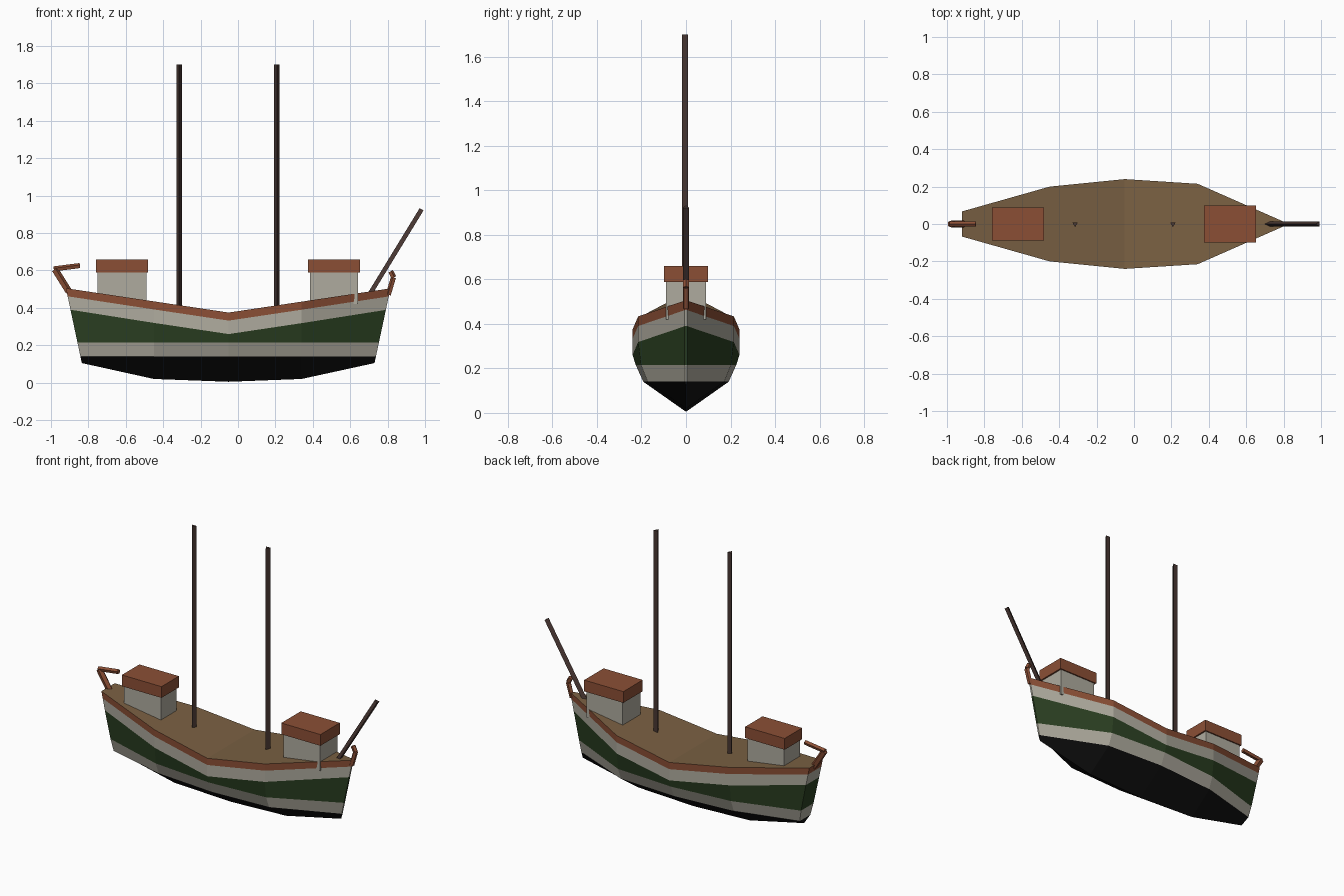
import bpy, bmesh
from mathutils import Vector, Matrix

cube = bpy.data.objects.get("Cube")
if cube:
    bpy.data.objects.remove(cube, do_unlink=True)


def material(name, rgb):
    mat = bpy.data.materials.new(name)
    mat.use_nodes = True
    mat.diffuse_color = (*rgb, 1)
    mat.node_tree.nodes["Principled BSDF"].inputs["Base Color"].default_value = (*rgb, 1)
    return mat


BLACK = material("black bottom paint", (0.006, 0.006, 0.006))
WHITE = material("off white paint", (0.43, 0.41, 0.345))
GREEN = material("dark green paint", (0.024, 0.051, 0.016))
RUST = material("red brown wood", (0.26, 0.078, 0.036))
DECK = material("deck planking", (0.195, 0.118, 0.056))
SPAR = material("dark spar wood", (0.065, 0.038, 0.032))


def finish(name, bm, mats):
    bmesh.ops.recalc_face_normals(bm, faces=bm.faces)
    mesh = bpy.data.meshes.new(name)
    bm.to_mesh(mesh)
    bm.free()
    for mat in mats:
        mesh.materials.append(mat)
    obj = bpy.data.objects.new(name, mesh)
    bpy.context.scene.collection.objects.link(obj)
    return obj


def box(name, low, high, mat):
    low, high = Vector(low), Vector(high)
    bm = bmesh.new()
    bmesh.ops.create_cube(bm, size=1, matrix=Matrix.Translation((low + high) / 2)
                          @ Matrix.Diagonal((*(high - low), 1)))
    return finish(name, bm, [mat])


def rod(name, points, radius, sides, mat):
    """Straight prisms joined end to end along a path of (x, z) points."""
    bm = bmesh.new()
    path = [Vector((x, 0, z)) for x, z in points]
    for a, b in zip(path, path[1:]):
        turn = (b - a).to_track_quat('Z', 'Y').to_matrix().to_4x4()
        bmesh.ops.create_cone(bm, cap_ends=True, segments=sides, radius1=radius,
                              radius2=radius, depth=(b - a).length,
                              matrix=Matrix.Translation((a + b) / 2) @ turn)
    return finish(name, bm, [mat])


# Hull stations: x at keel, x at deck, keel height, half beam
stations = [(-0.835, -0.92, 0.105, 0.067), (-0.45, -0.45, 0.02, 0.2),
            (-0.05, -0.05, 0.005, 0.24), (0.34, 0.34, 0.02, 0.215),
            (0.73, 0.815, 0.105, 0.006)]
# Paint line heights amidships, whether they follow the sheer, and relative beam
lines = [(0.14, 0, 0.8), (0.215, 0, 0.94), (0.26, 1, 1.0),
         (0.332, 1, 1.0), (0.375, 1, 1.0)]
bands = [0, 1, 2, 1, 3]          # black, white, green, white, rail

bm = bmesh.new()
rings = []
for keel_x, deck_x, keel_z, beam in stations:
    rise = 0.13 * abs(deck_x + 0.05) / 0.87
    top = 0.375 + rise
    halves = {1: [], -1: []}
    keel = bm.verts.new((keel_x, 0, keel_z))
    for z, sheer, wide in lines:
        z += rise * sheer
        x = keel_x + (deck_x - keel_x) * (z - keel_z) / (top - keel_z)
        for side in halves:
            halves[side].append(bm.verts.new((x, side * beam * wide, z)))
    rings.append({side: [keel] + half for side, half in halves.items()})


def panel(verts, index):
    bm.faces.new(verts).material_index = index


for a, b in zip(rings, rings[1:]):
    for side in (1, -1):
        for i, colour in enumerate(bands):
            panel((a[side][i], b[side][i], b[side][i + 1], a[side][i + 1]), colour)
    panel((a[1][-1], b[1][-1], b[-1][-1], a[-1][-1]), 4)

# Transom and stem carry the same paint bands
for ring in (rings[0], rings[-1]):
    p, s = ring[1], ring[-1]
    panel((p[0], p[1], s[1]), 0)
    for i in range(1, len(bands)):
        panel((p[i], p[i + 1], s[i + 1], s[i]), bands[i])
finish("hull", bm, [BLACK, WHITE, GREEN, RUST, DECK])

# Deckhouses with overhanging roofs
for place, x0, x1, half in (("aft", -0.75, -0.49, 0.08), ("fore", 0.385, 0.642, 0.09)):
    box(place + "_cabin", (x0, -half, 0.42), (x1, half, 0.59), WHITE)
    over = half + 0.008
    box(place + "_cabin_roof", (x0 - 0.01, -over, 0.588), (x1 + 0.01, over, 0.66), RUST)

# Masts and bowsprit
rod("aft_mast", [(-0.315, 0.40), (-0.315, 1.7)], 0.017, 3, SPAR)
rod("fore_mast", [(0.208, 0.40), (0.208, 1.7)], 0.017, 3, SPAR)
rod("bowsprit", [(0.71, 0.475), (0.985, 0.925)], 0.016, 3, SPAR)

# Tiller at the stern and curled stem head at the bow
rod("tiller_post", [(-0.905, 0.485), (-0.98, 0.605)], 0.02, 5, RUST)
rod("tiller_handle", [(-0.985, 0.607), (-0.845, 0.625)], 0.015, 5, RUST)
rod("stem_head", [(0.805, 0.47), (0.832, 0.562), (0.815, 0.595)], 0.015, 5, RUST)
